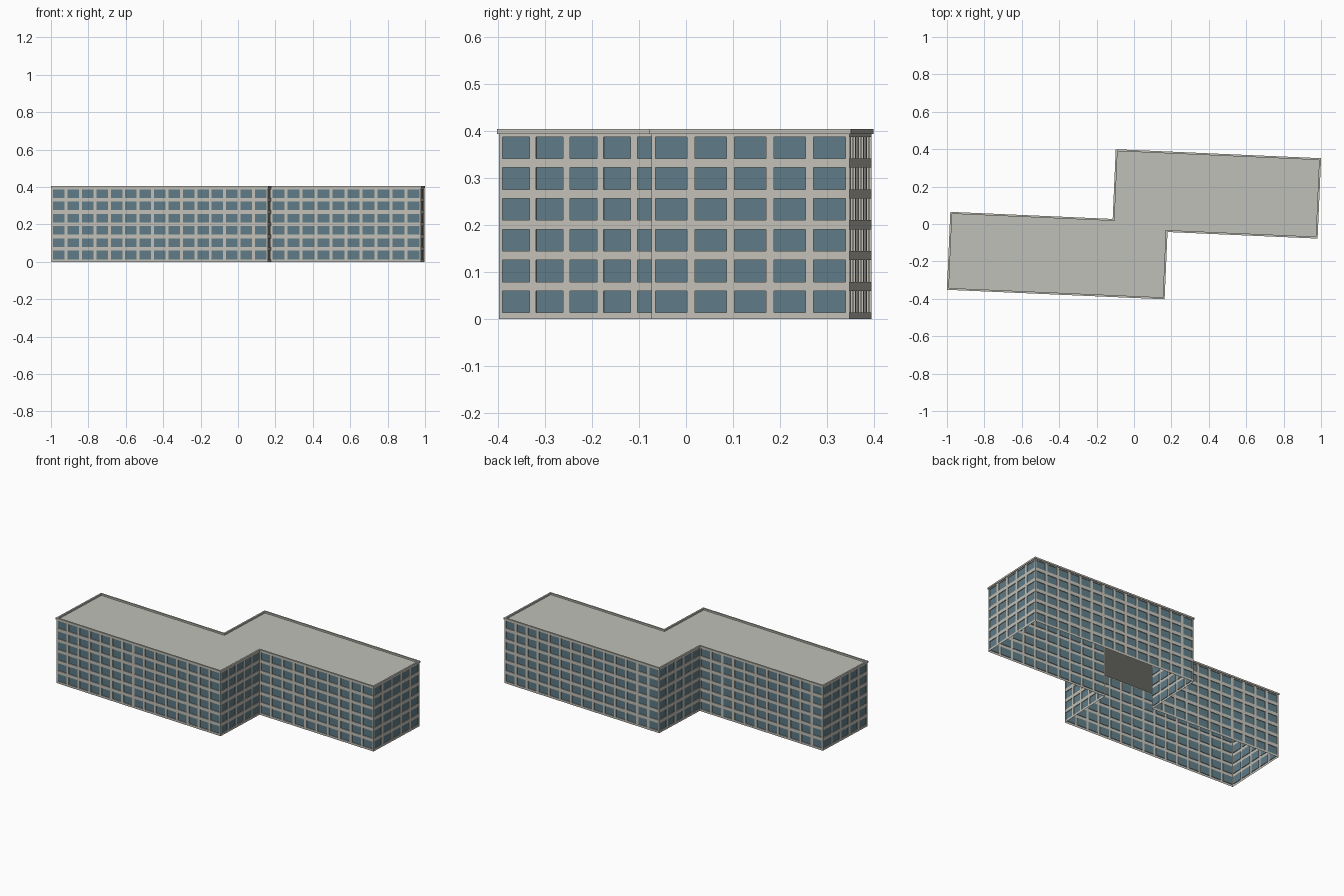
import bpy
import bmesh
import math
from mathutils import Matrix, Vector

cube = bpy.data.objects.get("Cube")
if cube:
    bpy.data.objects.remove(cube, do_unlink=True)


def material(name, rgb):
    m = bpy.data.materials.new(name)
    m.use_nodes = True
    m.diffuse_color = (*rgb, 1)
    bsdf = m.node_tree.nodes["Principled BSDF"]
    bsdf.inputs["Base Color"].default_value = (*rgb, 1)
    bsdf.inputs["Roughness"].default_value = 0.8
    return m


CONCRETE = material("pale concrete", (0.54, 0.53, 0.475))
GLASS = material("blue grey glass", (0.115, 0.2, 0.245))
ROOF = material("roof grey", (0.53, 0.53, 0.48))

FLOORS = 6
STOREY = 0.0657
WALL_TOP = FLOORS * STOREY
PARAPET_TOP = 0.404
BAY = 0.078
RECESS = 0.004
TURN = Matrix.Rotation(math.radians(-2.5), 4, "Z")

# Footprint of two staggered wings, counter-clockwise
PLAN = [Vector((x, y, 0)) for x, y in (
    (-0.98, -0.391), (0.177, -0.391), (0.177, -0.031), (0.98, -0.031),
    (0.98, 0.391), (-0.111, 0.391), (-0.111, 0.018), (-0.98, 0.018))]
COUNT = len(PLAN)
UP = Vector((0, 0, 1))


def direction(i):
    return (PLAN[(i + 1) % COUNT] - PLAN[i % COUNT]).normalized()


def outline(offset, z):
    """Footprint moved outwards by offset, at height z."""
    return [p + offset * (direction(i).cross(UP) + direction(i - 1).cross(UP)) + z * UP
            for i, p in enumerate(PLAN)]


def quad(bm, points, mat=0):
    face = bm.faces.new([bm.verts.new(p) for p in points])
    face.material_index = mat


def finish(name, bm, mats):
    bmesh.ops.remove_doubles(bm, verts=bm.verts, dist=0.0001)
    bm.transform(TURN)
    mesh = bpy.data.meshes.new(name)
    bm.to_mesh(mesh)
    bm.free()
    for m in mats:
        mesh.materials.append(m)
    obj = bpy.data.objects.new(name, mesh)
    bpy.context.collection.objects.link(obj)


def facade(name, i):
    """Open-backed wall with a grid of recessed windows."""
    bm = bmesh.new()
    start, along = PLAN[i], direction(i)
    length = (PLAN[(i + 1) % COUNT] - start).length
    inward = -RECESS * along.cross(UP)
    bays = round(length / BAY)
    step = length / bays
    us = [0] + [(b + f) * step for b in range(bays) for f in (0.1, 0.9)] + [length]
    zs = [0] + [(s + f) * STOREY for s in range(FLOORS) for f in (0.2, 0.9)] + [WALL_TOP]

    for a, (u0, u1) in enumerate(zip(us, us[1:])):
        for b, (z0, z1) in enumerate(zip(zs, zs[1:])):
            cell = [start + along * u + UP * z
                    for u, z in ((u0, z0), (u1, z0), (u1, z1), (u0, z1))]
            if a % 2 and b % 2:
                pane = [p + inward for p in cell]
                quad(bm, pane, 1)
                for k in range(4):
                    n = (k + 1) % 4
                    quad(bm, (cell[k], cell[n], pane[n], pane[k]))
            else:
                quad(bm, cell)
    finish(name, bm, (CONCRETE, GLASS))


# Window walls
for i, name in enumerate((
        "front_wing_front_wall", "front_wing_left_wall", "back_wing_front_wall",
        "back_wing_left_wall", "back_wing_back_wall", "back_wing_right_wall",
        "front_wing_back_wall", "front_wing_right_wall")):
    facade(name, i)

# Flat roof
bm = bmesh.new()
quad(bm, outline(0, WALL_TOP))
finish("roof", bm, (ROOF,))

# Overhanging parapet rim
bm = bmesh.new()
loops = [outline(0.004, WALL_TOP), outline(0.004, PARAPET_TOP),
         outline(-0.006, PARAPET_TOP), outline(-0.006, WALL_TOP)]
for k in range(4):
    low, high = loops[k], loops[(k + 1) % 4]
    for i in range(COUNT):
        n = (i + 1) % COUNT
        quad(bm, (low[i], low[n], high[n], high[i]))
finish("parapet", bm, (CONCRETE,))
